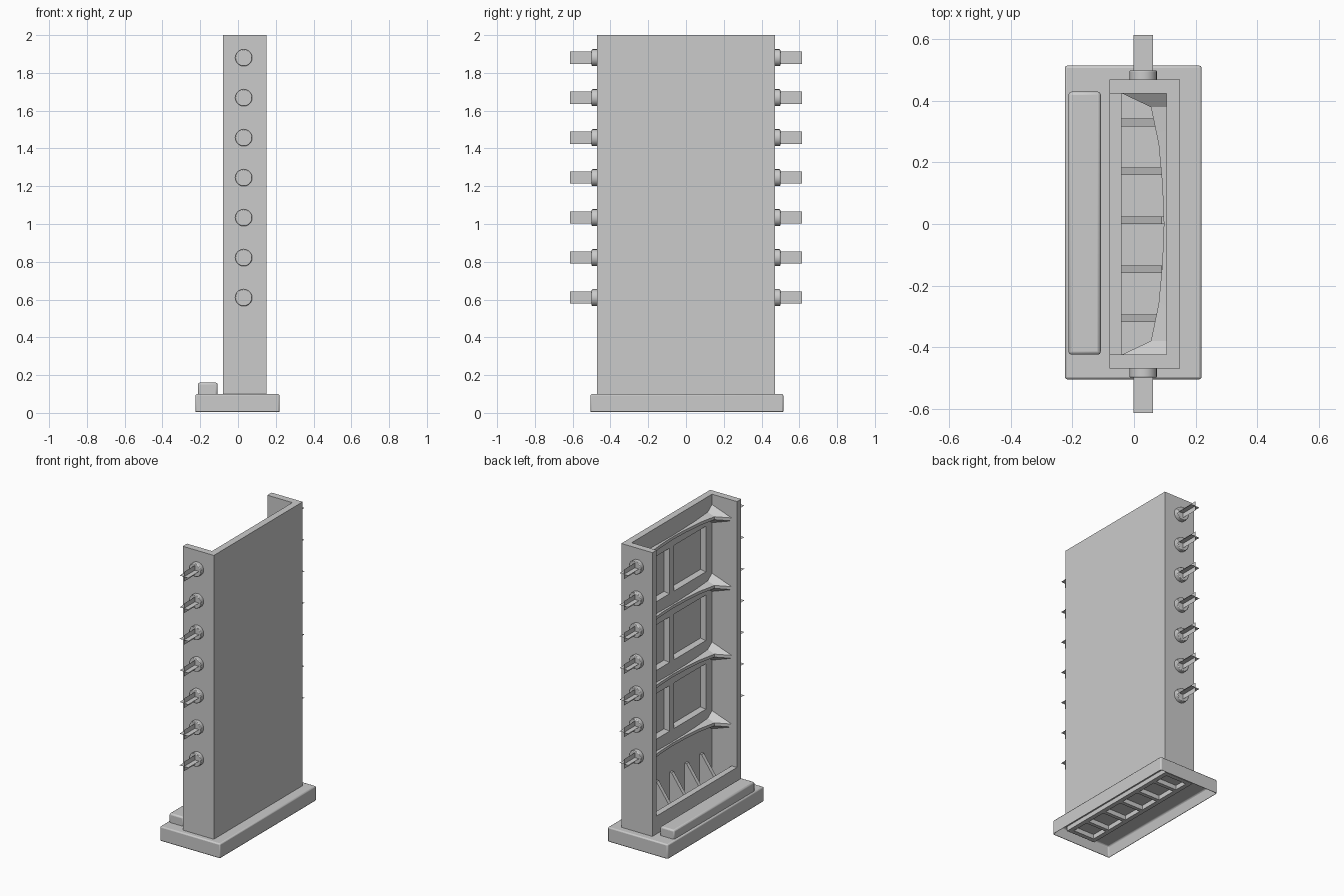
import bpy, bmesh
from mathutils import Vector

if "Cube" in bpy.data.objects:
    bpy.data.objects.remove(bpy.data.objects["Cube"])

grey = bpy.data.materials.new("light_grey")
grey.diffuse_color = (0.6, 0.6, 0.6, 1)
grey.use_nodes = True
grey.node_tree.nodes["Principled BSDF"].inputs["Base Color"].default_value = grey.diffuse_color


def finish(bm, name, bevel=0):
    bmesh.ops.recalc_face_normals(bm, faces=bm.faces)
    me = bpy.data.meshes.new(name)
    bm.to_mesh(me)
    bm.free()
    ob = bpy.data.objects.new(name, me)
    bpy.context.collection.objects.link(ob)
    me.materials.append(grey)
    if bevel:
        m = ob.modifiers.new("bevel", 'BEVEL')
        m.width = bevel
        m.segments = 2
    bpy.context.view_layer.objects.active = ob
    ob.select_set(True)
    bpy.ops.object.shade_smooth_by_angle(angle=0.5)
    ob.select_set(False)
    return ob


def add_box(bm, x, y, z):
    vs = bmesh.ops.create_cube(bm, size=1)["verts"]
    for v in vs:
        v.co = Vector([a[0] if c < 0 else a[1] for a, c in zip((x, y, z), v.co)])


def add_prism(bm, pts, offset):
    f = bm.faces.new([bm.verts.new(p) for p in pts])
    r = bmesh.ops.extrude_face_region(bm, geom=[f], use_keep_orig=True)
    for g in r["geom"]:
        if isinstance(g, bmesh.types.BMVert):
            g.co += Vector(offset)


# Base: bevelled slab, hollow underneath
bm = bmesh.new()
add_box(bm, (-0.225, 0.22), (-0.505, 0.515), (0, 0.1))
bm.normal_update()
bottom = [f for f in bm.faces if f.normal.z < -0.9]
bmesh.ops.inset_region(bm, faces=bottom, thickness=0.025)
for v in bottom[0].verts:
    v.co.z = 0.07
finish(bm, "base", 0.008)

# Step along the open side of the base
bm = bmesh.new()
add_box(bm, (-0.213, -0.108), (-0.425, 0.43), (0.09, 0.16))
finish(bm, "base_step", 0.01)

# Channel shaped body with recessed windows on the inner wall
rib_levels = [0.49, 0.95, 1.41, 1.87]
windows = [(a + 0.095, b - 0.06) for a, b in zip(rib_levels, rib_levels[1:])]
bm = bmesh.new()
add_prism(bm, [(x, y, 0.09) for x, y in (
    (-0.08, -0.47), (0.15, -0.47), (0.15, 0.47), (-0.08, 0.47),
    (-0.08, 0.425), (0.105, 0.425), (0.105, -0.425), (-0.08, -0.425))], (0, 0, 1.91))
bmesh.ops.recalc_face_normals(bm, faces=bm.faces)


def inner(f):
    return f.normal.x < -0.9 and f.calc_center_median().x > 0.1


cuts = [((0, y, 0), (0, 1, 0)) for y in (-0.36, -0.025, 0.025, 0.36)]
cuts += [((0, 0, z), (0, 0, 1)) for w in windows for z in w]
for co, no in cuts:
    fs = [f for f in bm.faces if inner(f)]
    geom = fs + list({e for f in fs for e in f.edges}) + list({v for f in fs for v in f.verts})
    bmesh.ops.bisect_plane(bm, geom=geom, plane_co=co, plane_no=no)
bm.normal_update()
panes = []
for f in bm.faces:
    c = f.calc_center_median()
    if inner(f) and 0.025 < abs(c.y) < 0.36 and any(a < c.z < b for a, b in windows):
        panes.append(f)
bmesh.ops.inset_individual(bm, faces=panes, thickness=0.02, depth=-0.03)
finish(bm, "channel_body")

# Low sill closing the bottom of the open side
bm = bmesh.new()
add_box(bm, (-0.08, -0.04), (-0.43, 0.43), (0.09, 0.22))
finish(bm, "sill")

# Curved ribs: wedges that thicken toward the wall, deep at both ends
half = [(-0.04, 0.425), (0.055, 0.38), (0.08, 0.26), (0.092, 0.13)]
curve = half + [(0.097, 0)] + [(x, -y) for x, y in reversed(half)]
bm = bmesh.new()
for z in rib_levels:
    rows = []
    for x, y in curve:
        h = 0.01 + 0.35 * (0.107 - x)
        rows.append([bm.verts.new(p) for p in (
            (0.107, y, z + h), (x, y, z + 0.01), (x, y, z - 0.01), (0.107, y, z - h))])
    for a, b in zip(rows, rows[1:]):
        for i in range(4):
            j = (i + 1) % 4
            bm.faces.new((a[i], a[j], b[j], b[i]))
    bm.faces.new(rows[0])
    bm.faces.new(rows[-1])
finish(bm, "curved_ribs")

# Triangular gussets at the foot of the wall
gusset_y = [-0.306 + 0.159 * i for i in range(5)]
bm = bmesh.new()
for y in gusset_y:
    add_prism(bm, [(0.107, y - 0.0125, 0.09), (0.107, y - 0.0125, 0.31), (0.09, y - 0.0125, 0.31),
                   (-0.045, y - 0.0125, 0.12), (-0.045, y - 0.0125, 0.09)], (0, 0.025, 0))
finish(bm, "gussets")

# Ribs under the base forming a row of cells
bm = bmesh.new()
for y in gusset_y:
    add_box(bm, (-0.06, 0.125), (y - 0.0125, y + 0.0125), (0.04, 0.08))
for x in (-0.06, 0.125):
    add_box(bm, (x - 0.015, x + 0.015), (-0.45, 0.45), (0.04, 0.08))
for y in (-0.45, 0.45):
    add_box(bm, (-0.075, 0.14), (y - 0.015, y + 0.015), (0.04, 0.08))
finish(bm, "underside_ribs")

# Pegs on both ends: round collar with two crossed thin blades
collars, blades = bmesh.new(), bmesh.new()
for s in (-1, 1):
    for i in range(7):
        z, cx, n, r = 0.61 + 0.2117 * i, 0.03, 20, 0.032
        ring = bmesh.ops.create_cone(collars, cap_ends=True, segments=n, radius1=0.045,
                                     radius2=0.045, depth=0.035)["verts"]
        for v in ring:
            v.co = Vector((cx + v.co.x, s * (0.4815 + v.co.z), z + v.co.y))
        for dx, dz in ((r, 0), (0, r)):
            blades.faces.new([blades.verts.new((cx + k * dx, s * y, z + k * dz))
                              for k, y in ((-1, 0.49), (1, 0.49), (1, 0.615), (-1, 0.615))])
finish(collars, "peg_collars", 0.004)
finish(blades, "peg_blades")
